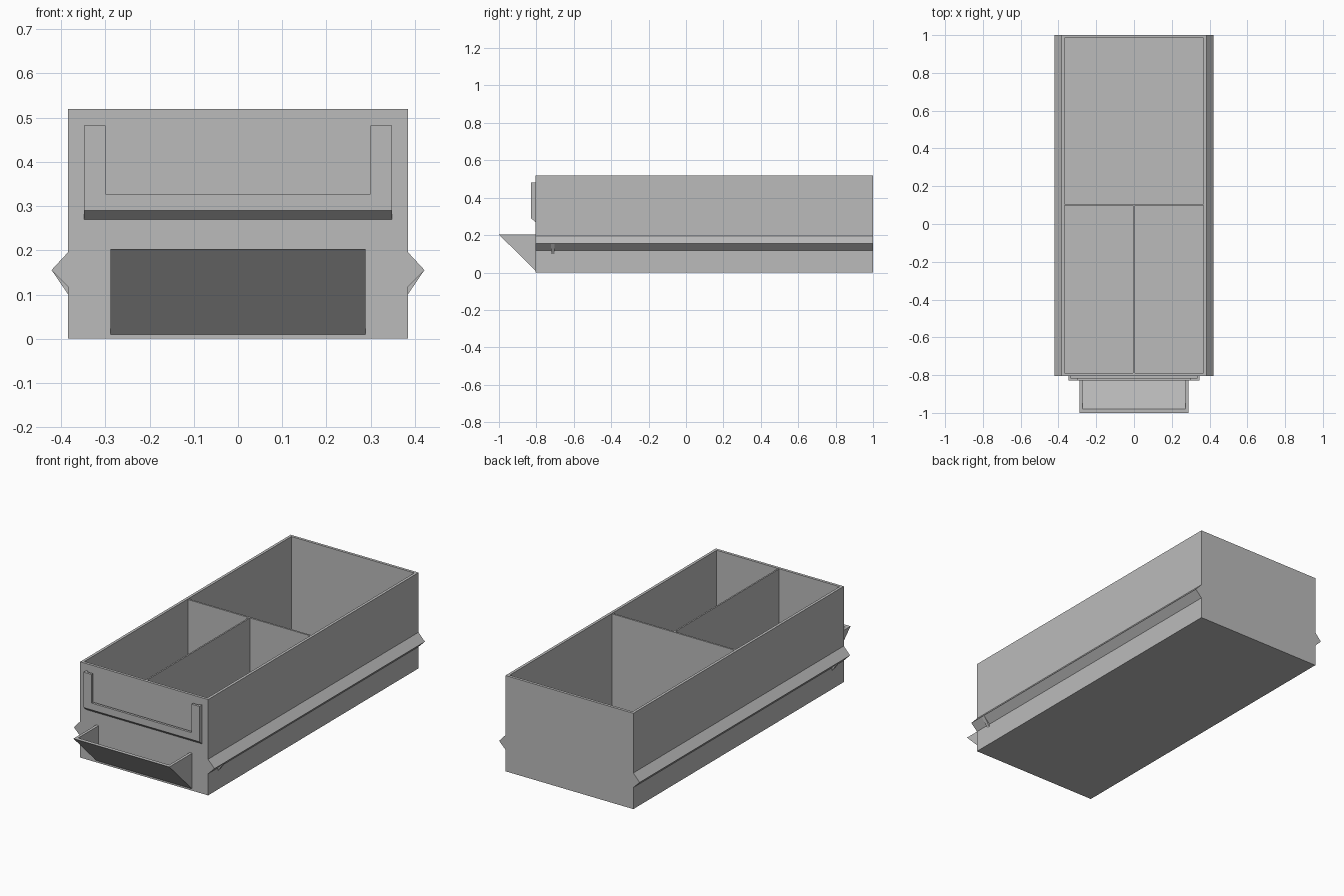
import bpy, bmesh
from mathutils import Vector

cube = bpy.data.objects.get("Cube")
if cube:
    bpy.data.objects.remove(cube, do_unlink=True)

GREY = (0.5, 0.5, 0.5, 1.0)
grey = bpy.data.materials.new("grey plastic")
grey.use_nodes = True
grey.diffuse_color = GREY
grey.node_tree.nodes["Principled BSDF"].inputs["Base Color"].default_value = GREY

FRONT, BACK, HALF, TOP = -0.805, 1.0, 0.384, 0.52
WALL, FLOOR = 0.015, 0.015
INNER = HALF - WALL


def finish(name, bm):
    bmesh.ops.recalc_face_normals(bm, faces=bm.faces)
    mesh = bpy.data.meshes.new(name)
    bm.to_mesh(mesh)
    bm.free()
    mesh.materials.append(grey)
    obj = bpy.data.objects.new(name, mesh)
    bpy.context.collection.objects.link(obj)
    return obj


def prism(name, axis, profile, lo, hi):
    """Sweep a 2D profile along x, y or z between two positions."""
    place = {"x": lambda a, b, t: (t, a, b),
             "y": lambda a, b, t: (a, t, b),
             "z": lambda a, b, t: (a, b, t)}[axis]
    bm = bmesh.new()
    face = bm.faces.new([bm.verts.new(place(a, b, lo)) for a, b in profile])
    swept = bmesh.ops.extrude_face_region(bm, geom=[face])["geom"]
    verts = [g for g in swept if isinstance(g, bmesh.types.BMVert)]
    bmesh.ops.translate(bm, verts=verts, vec=Vector(place(0, 0, hi - lo)))
    return finish(name, bm)


def rect(a0, a1, b0, b1):
    return [(a0, b0), (a1, b0), (a1, b1), (a0, b1)]


def sided(name, axis, profile, lo, hi):
    """Make a left part and its mirrored right twin."""
    prism("left_" + name, axis, profile, lo, hi)
    if axis == "x":
        prism("right_" + name, axis, profile, -hi, -lo)
    else:
        prism("right_" + name, axis, [(-a, b) for a, b in profile], lo, hi)


# Drawer tray: solid block with its top inset and pushed down
bm = bmesh.new()
bmesh.ops.create_cube(bm, size=1)
for v in bm.verts:
    v.co = (v.co.x * 2 * HALF,
            (FRONT + BACK) / 2 + v.co.y * (BACK - FRONT),
            (v.co.z + 0.5) * TOP)
lid = max(bm.faces, key=lambda f: f.calc_center_median().z)
bmesh.ops.inset_region(bm, faces=[lid], thickness=WALL, use_even_offset=True)
well = bmesh.ops.extrude_face_region(bm, geom=[lid])["geom"]
bmesh.ops.translate(bm, vec=(0, 0, FLOOR - TOP),
                    verts=[g for g in well if isinstance(g, bmesh.types.BMVert)])
if lid.is_valid:
    bmesh.ops.delete(bm, geom=[lid], context="FACES_ONLY")
finish("drawer_tray", bm)

# Compartment dividers
DIV = 0.517
prism("cross_divider", "z", rect(-INNER, INNER, 0.097, 0.107), FLOOR, DIV)
prism("centre_divider", "z", rect(-0.004, 0.004, FRONT + WALL, 0.097), FLOOR, DIV)

# Side runners with a small stop under each
sided("runner", "y", [(HALF, 0.196), (0.422, 0.155), (HALF, 0.117)], FRONT, BACK)
sided("runner_stop", "y", [(HALF, 0.15), (0.42, 0.153), (HALF, 0.1)], -0.722, -0.704)

# Label holder: lower lip, solid ends and two L-shaped posts around an open slot
LIP, SLOT = -0.828, -0.815
SIDE, CHEEK = 0.348, 0.336
prism("label_lip", "x",
      [(FRONT, 0.27), (LIP, 0.29), (LIP, 0.327),
       (SLOT, 0.327), (SLOT, 0.29), (FRONT, 0.29)], -CHEEK, CHEEK)
sided("label_end", "x",
      [(FRONT, 0.27), (LIP, 0.29), (LIP, 0.327), (FRONT, 0.327)], CHEEK, SIDE)
sided("label_post", "z",
      [(0.3, LIP), (SIDE, LIP), (SIDE, FRONT),
       (CHEEK, FRONT), (CHEEK, SLOT), (0.3, SLOT)], 0.327, 0.482)

# Scoop handle: sloping plate closed by a triangular cheek at each end
PULL, PULL_IN = 0.288, 0.273
prism("handle_plate", "x",
      [(FRONT, 0.01), (-1.0, 0.203), (-0.98, 0.203), (FRONT, 0.03)],
      -PULL_IN, PULL_IN)
sided("handle_cheek", "x",
      [(FRONT, 0.01), (-1.0, 0.203), (FRONT, 0.203)], PULL_IN, PULL)
